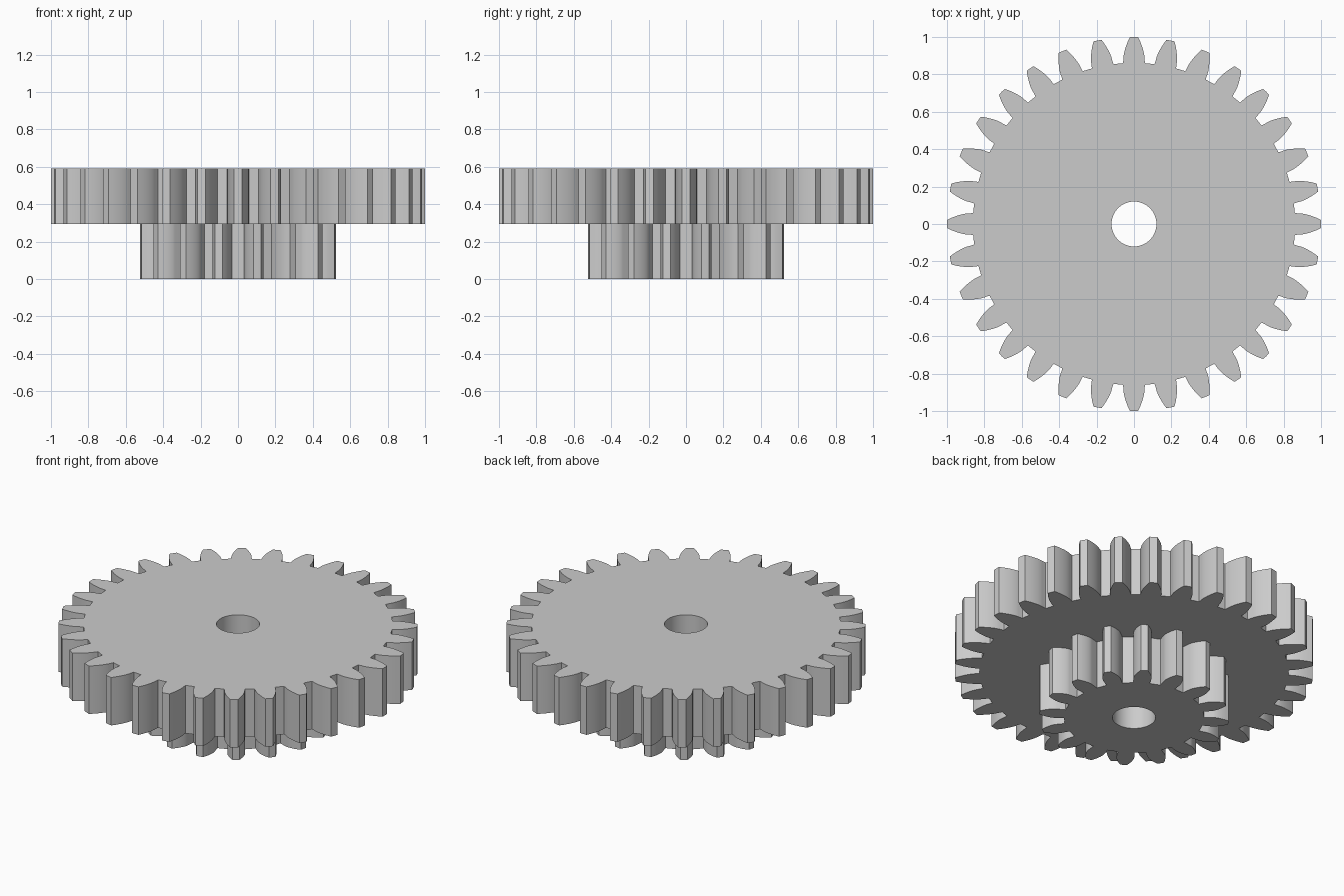
import bpy, bmesh, math

cube = bpy.data.objects.get("Cube")
if cube:
    bpy.data.objects.remove(cube, do_unlink=True)

MODULE = 1 / 17
PRESSURE = math.radians(20)
BORE = 0.12

grey = bpy.data.materials.new("mid_grey")
grey.use_nodes = True
grey.diffuse_color = (0.6, 0.6, 0.6, 1)
grey.node_tree.nodes["Principled BSDF"].inputs["Base Color"].default_value = (0.6, 0.6, 0.6, 1)


def involute(radius, base):
    """Angle swept by an involute between the base circle and a radius."""
    a = math.acos(min(1, base / radius))
    return math.tan(a) - a


def gear_outline(teeth, phase):
    """Involute gear outline, one tooth after another."""
    pitch = teeth * MODULE / 2
    base = pitch * math.cos(PRESSURE)
    tip, root = pitch + MODULE, pitch - 1.35 * MODULE
    half = math.pi / (2 * teeth) + involute(pitch, base)
    steps = 7
    flank = [(root, half + 0.004)]
    for i in range(steps + 1):
        r = base + (tip - base) * (i / steps) ** 1.5
        flank.append((r, half - involute(r, base)))
    # mirror the flank across the tooth centre
    tooth = [(r, -a) for r, a in flank] + [(tip, 0)] + [(r, a) for r, a in reversed(flank)]
    points = []
    for k in range(teeth):
        centre = (k + phase) * math.tau / teeth
        points += [(r * math.cos(centre + a), r * math.sin(centre + a)) for r, a in tooth]
    return points


def make_gear(name, teeth, phase, bottom, top):
    circle = [(BORE * math.cos(i * math.tau / 64), BORE * math.sin(i * math.tau / 64))
              for i in range(64)]
    bm = bmesh.new()
    edges = []
    for loop in (gear_outline(teeth, phase), circle):
        verts = [bm.verts.new((x, y, bottom)) for x, y in loop]
        edges += [bm.edges.new((v, verts[i - 1])) for i, v in enumerate(verts)]
    # fill between outline and bore, then raise to full thickness
    bmesh.ops.triangle_fill(bm, edges=edges, use_beauty=True)
    caps = bmesh.ops.extrude_face_region(bm, geom=bm.faces[:], use_keep_orig=True)["geom"]
    raised = [g for g in caps if isinstance(g, bmesh.types.BMVert)]
    bmesh.ops.translate(bm, verts=raised, vec=(0, 0, top - bottom))
    bmesh.ops.recalc_face_normals(bm, faces=bm.faces[:])
    mesh = bpy.data.meshes.new(name)
    bm.to_mesh(mesh)
    bm.free()
    mesh.materials.append(grey)
    obj = bpy.data.objects.new(name, mesh)
    bpy.context.collection.objects.link(obj)
    bpy.ops.object.select_all(action="DESELECT")
    obj.select_set(True)
    bpy.context.view_layer.objects.active = obj
    bpy.ops.object.shade_smooth_by_angle(angle=math.radians(25))


make_gear("small_gear", 16, 0.5, 0, 0.295)
make_gear("large_gear", 32, 0, 0.295, 0.59)
